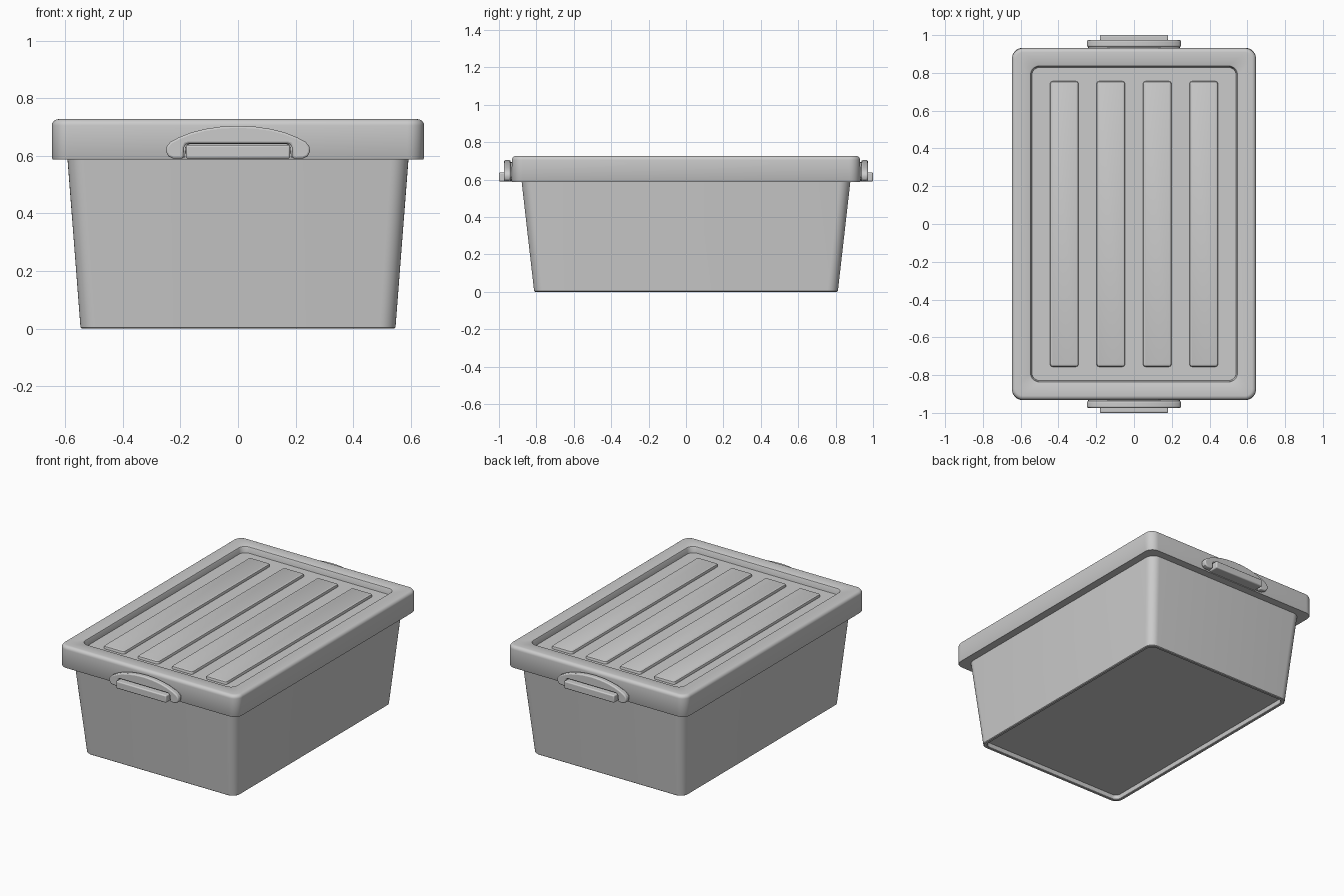
import bpy, bmesh, math

if "Cube" in bpy.data.objects:
    bpy.data.objects.remove(bpy.data.objects["Cube"])


def finish(bm, name, angle=35):
    bmesh.ops.recalc_face_normals(bm, faces=bm.faces)
    me = bpy.data.meshes.new(name)
    bm.to_mesh(me)
    bm.free()
    ob = bpy.data.objects.new(name, me)
    bpy.context.collection.objects.link(ob)
    bpy.ops.object.select_all(action='DESELECT')
    ob.select_set(True)
    bpy.context.view_layer.objects.active = ob
    bpy.ops.object.shade_smooth_by_angle(angle=math.radians(angle))
    return ob


def loft(name, rings, cx=0, seg=8):
    """Skin rounded rectangles given as (half_x, half_y, corner_radius, z)."""
    bm = bmesh.new()
    loops = []
    for hx, hy, r, z in rings:
        loop = []
        for q, (sx, sy) in enumerate([(1, 1), (-1, 1), (-1, -1), (1, -1)]):
            for i in range(seg + 1):
                a = math.pi / 2 * (q + i / seg)
                loop.append(bm.verts.new((cx + sx * (hx - r) + r * math.cos(a),
                                          sy * (hy - r) + r * math.sin(a), z)))
        loops.append(loop)
    n = len(loops[0])
    for lo, hi in zip(loops, loops[1:]):
        for i in range(n):
            j = (i + 1) % n
            bm.faces.new((lo[i], lo[j], hi[j], hi[i]))
    bm.faces.new(loops[0])
    bm.faces.new(loops[-1])
    return finish(bm, name)


def plate(name, outline, y0, y1, bevel):
    """Extrude an x-z outline from y0 to y1 and round its edges."""
    bm = bmesh.new()
    face = bm.faces.new([bm.verts.new((x, y0, z)) for x, z in outline])
    ext = bmesh.ops.extrude_face_region(bm, geom=[face])
    for v in ext['geom']:
        if isinstance(v, bmesh.types.BMVert):
            v.co.y = y1
    ob = finish(bm, name)
    mod = ob.modifiers.new("round", 'BEVEL')
    mod.width, mod.segments = bevel, 3
    mod.limit_method, mod.angle_limit = 'ANGLE', math.radians(40)
    return ob


# Tapered tub with a recessed underside
loft("tub", [(0.522, 0.787, 0.035, 0.03), (0.525, 0.79, 0.038, 0.003),
             (0.528, 0.793, 0.04, 0), (0.542, 0.807, 0.05, 0),
             (0.547, 0.812, 0.055, 0.004), (0.593, 0.88, 0.06, 0.6)])

# Lid with rounded rim and sunken panel
lid = [(0.643, 0.93, 0.055, 0.587), (0.646, 0.933, 0.058, 0.592)]
for i in range(7):
    a = math.pi / 2 * i / 6
    k = 0.022 * (1 - math.cos(a))
    lid.append((0.646 - k, 0.931 - k, 0.058 - k, 0.705 + 0.022 * math.sin(a)))
lid += [(0.554, 0.842, 0.05, 0.727), (0.548, 0.836, 0.046, 0.724),
        (0.545, 0.833, 0.044, 0.718), (0.541, 0.829, 0.042, 0.687)]
loft("lid", lid)

# Raised ribs on the lid panel
for i in range(4):
    loft(f"lid_rib_{i + 1}",
         [(0.076, 0.756, 0.016, 0.68), (0.076, 0.756, 0.016, 0.695),
          (0.073, 0.753, 0.014, 0.702), (0.066, 0.746, 0.01, 0.705)],
         cx=-0.369 + 0.246 * i, seg=5)

# Arched clip handles and latch tabs, front and back
half = [(0.19, 0.59), (0.225, 0.59), (0.242, 0.598), (0.25, 0.614),
        (0.248, 0.632), (0.235, 0.648), (0.205, 0.664), (0.165, 0.68),
        (0.115, 0.693), (0.06, 0.701)]
notch = [(0.172, 0.643), (0.182, 0.64), (0.187, 0.63)]
arch = (half + [(0, 0.704)] + [(-x, z) for x, z in reversed(half)]
        + [(-x, z) for x, z in reversed(notch)] + notch)
mount = [(x * 0.97, 0.625 + (z - 0.625) * 0.88) for x, z in arch]
tab = [(-0.181, 0.59), (0.181, 0.59), (0.181, 0.638), (-0.181, 0.638)]
for side, s in (("front", -1), ("back", 1)):
    plate(f"{side}_clip_arch", arch, s * 0.938, s * 0.973, 0.007)
    plate(f"{side}_clip_mount", mount, s * 0.91, s * 0.945, 0.002)
    plate(f"{side}_latch_tab", tab, s * 0.92, s * 1.0, 0.007)
